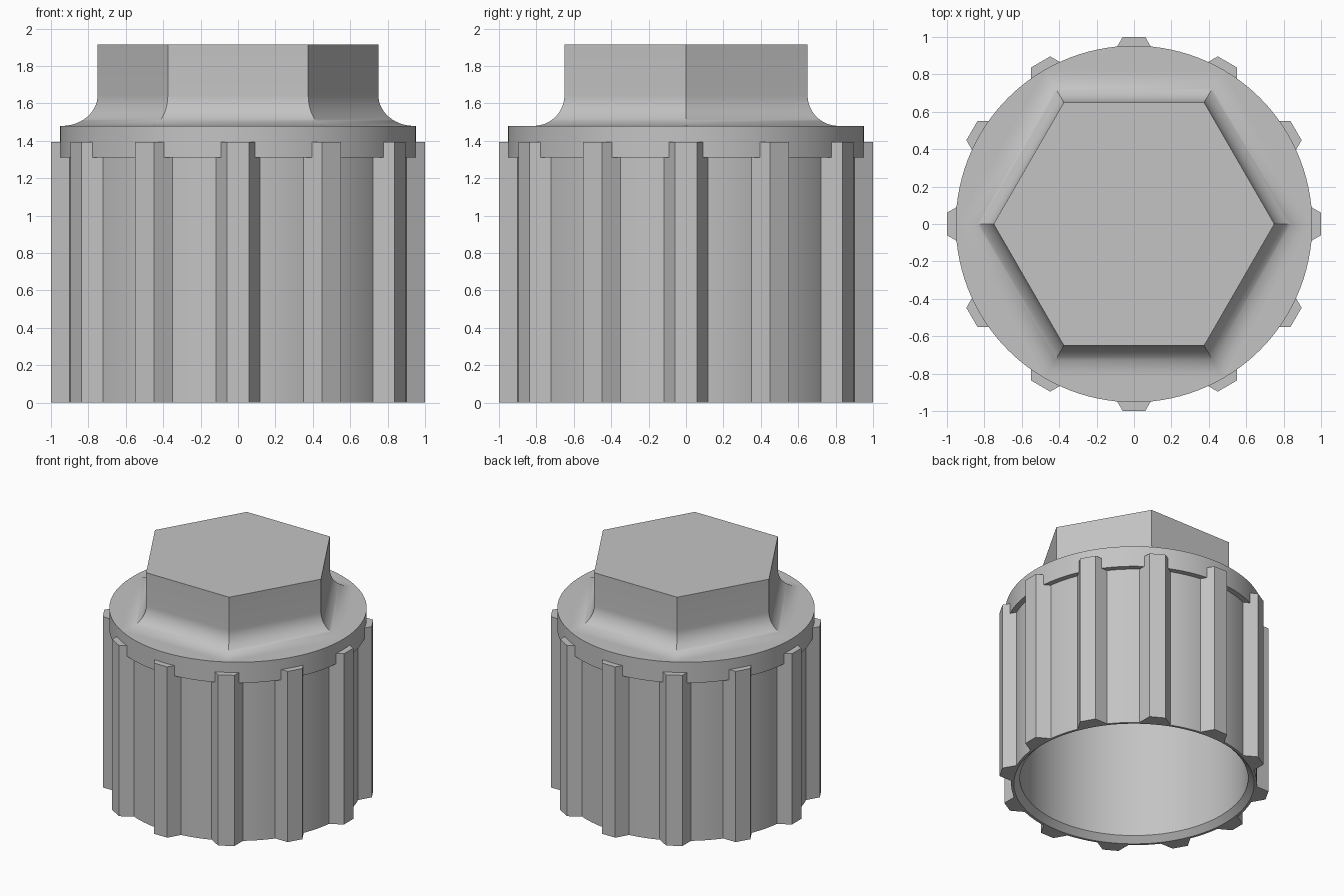
import bpy, bmesh
from math import sin, cos, pi, radians

cube = bpy.data.objects.get("Cube")
if cube:
    bpy.data.objects.remove(cube, do_unlink=True)

grey = bpy.data.materials.new("mid grey")
grey.use_nodes = True
COLOUR = (0.55, 0.55, 0.55, 1)
grey.diffuse_color = COLOUR
grey.node_tree.nodes["Principled BSDF"].inputs["Base Color"].default_value = COLOUR


def finish(name, bm):
    """Turn a bmesh into a shaded, coloured object."""
    bmesh.ops.remove_doubles(bm, verts=bm.verts, dist=1e-5)
    bmesh.ops.recalc_face_normals(bm, faces=bm.faces)
    mesh = bpy.data.meshes.new(name)
    bm.to_mesh(mesh)
    bm.free()
    mesh.materials.append(grey)
    obj = bpy.data.objects.new(name, mesh)
    bpy.context.collection.objects.link(obj)
    bpy.ops.object.select_all(action='DESELECT')
    obj.select_set(True)
    bpy.context.view_layer.objects.active = obj
    bpy.ops.object.shade_smooth_by_angle(angle=radians(30))
    return obj


def loft(name, profile, sides):
    """Stack rings of (radius, height) and cap both ends."""
    bm = bmesh.new()
    rings = [[bm.verts.new((r * cos(2 * pi * i / sides), r * sin(2 * pi * i / sides), z))
              for i in range(sides)] for r, z in profile]
    for a, b in zip(rings, rings[1:]):
        for i in range(sides):
            j = (i + 1) % sides
            bm.faces.new((a[i], a[j], b[j], b[i]))
    bm.faces.new(rings[0])
    bm.faces.new(rings[-1])
    return finish(name, bm)


# Hollow sleeve with a chamfered mouth and the round flange on top
FLANGE_BASE, FLANGE_TOP = 1.31, 1.48
loft("sleeve_and_flange", [
    (0.845, FLANGE_BASE), (0.845, 0.045), (0.89, 0), (0.91, 0),
    (0.91, FLANGE_BASE), (0.953, FLANGE_BASE), (0.953, FLANGE_TOP)], 120)

# Hexagonal head flaring into the flange through a concave fillet
FILLET, APOTHEM, STEPS = 0.165, 0.65, 14
head = []
for k in range(STEPS + 1):
    t = pi / 2 * k / STEPS
    apothem = APOTHEM + FILLET * (1 - sin(t))
    head.append((apothem / cos(pi / 6), FLANGE_TOP + FILLET * (1 - cos(t))))
head.append((APOTHEM / cos(pi / 6), 1.915))
loft("hex_head", head, 6)

# Tapered grip ribs around the sleeve
bm = bmesh.new()
section = [(0.89, -0.1235), (1.0, -0.06), (1.0, 0.06), (0.89, 0.1235)]
for n in range(12):
    c, s = cos(n * pi / 6), sin(n * pi / 6)
    low, high = ([bm.verts.new((x * c - y * s, x * s + y * c, z)) for x, y in section]
                 for z in (0, 1.395))
    bm.faces.new(low)
    bm.faces.new(high)
    for i in range(4):
        j = (i + 1) % 4
        bm.faces.new((low[i], low[j], high[j], high[i]))
finish("grip_ribs", bm)
